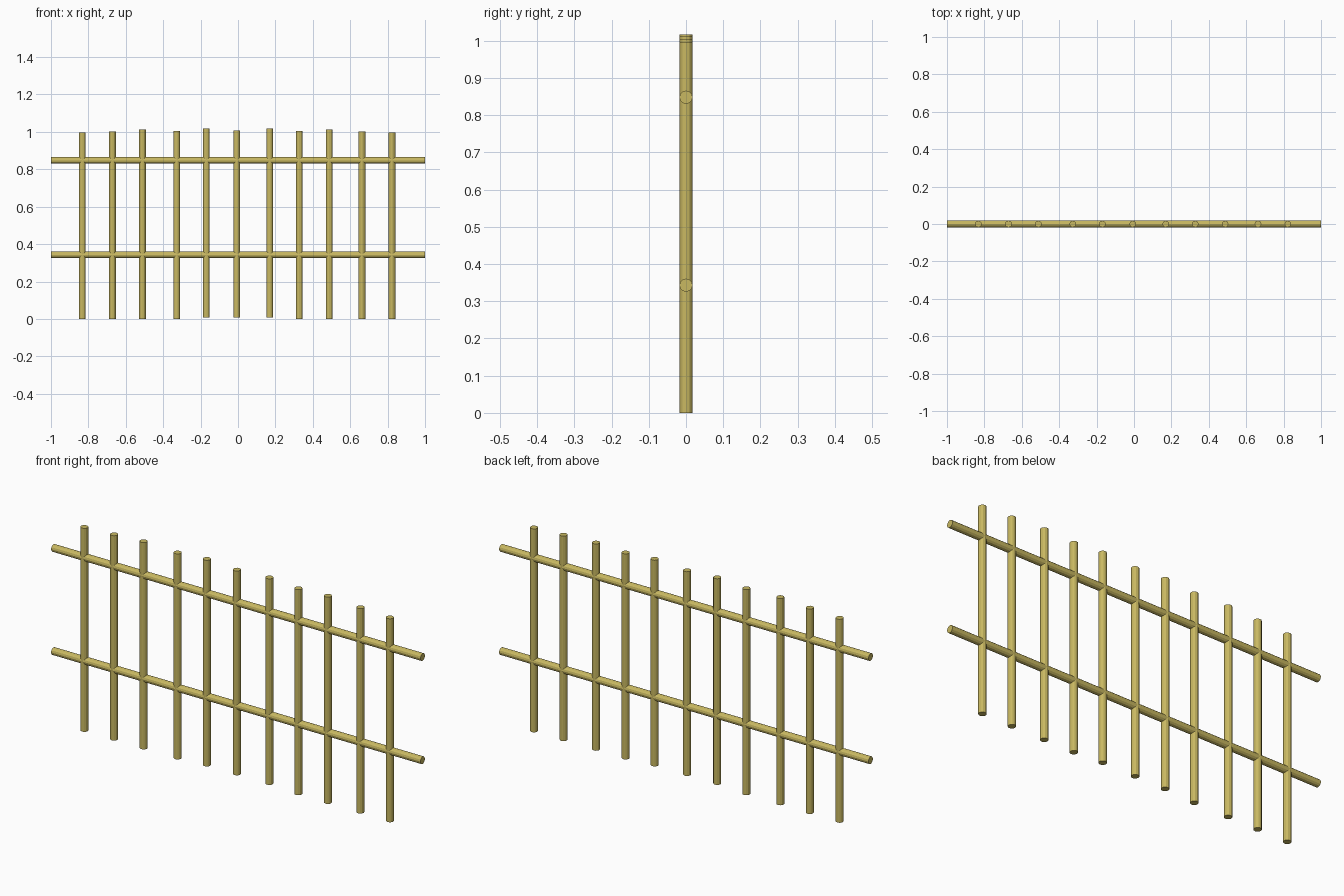
import bpy
import math

if "Cube" in bpy.data.objects:
    bpy.data.objects.remove(bpy.data.objects["Cube"])

RADIUS = 0.0178
SIDES = 12

mat = bpy.data.materials.new("bamboo")
mat.diffuse_color = (0.58, 0.48, 0.12, 1)
mat.use_nodes = True
mat.node_tree.nodes["Principled BSDF"].inputs["Base Color"].default_value = mat.diffuse_color


def pole(name, location, length, rotation=(0, 0, 0)):
    bpy.ops.mesh.primitive_cylinder_add(vertices=SIDES, radius=RADIUS, depth=length,
                                        location=location, rotation=rotation)
    obj = bpy.context.object
    obj.name = name
    obj.data.materials.append(mat)
    return obj


# upright pickets: x position, bottom, top
pickets = [(-0.832, 0, 0.996), (-0.671, 0, 1.003), (-0.511, 0, 1.012),
           (-0.327, 0, 1.006), (-0.169, 0.008, 1.017), (-0.006, 0.008, 1.008),
           (0.170, 0.008, 1.017), (0.327, 0, 1.006), (0.487, 0, 1.012),
           (0.663, 0, 1.003), (0.823, 0, 0.996)]
for i, (x, bottom, top) in enumerate(pickets):
    pole(f"picket_{i + 1}", (x, 0, (bottom + top) / 2), top - bottom)

# horizontal rails
for name, z in (("lower_rail", 0.343), ("upper_rail", 0.848)):
    pole(name, (0, 0, z), 2.0, (0, math.pi / 2, 0))
